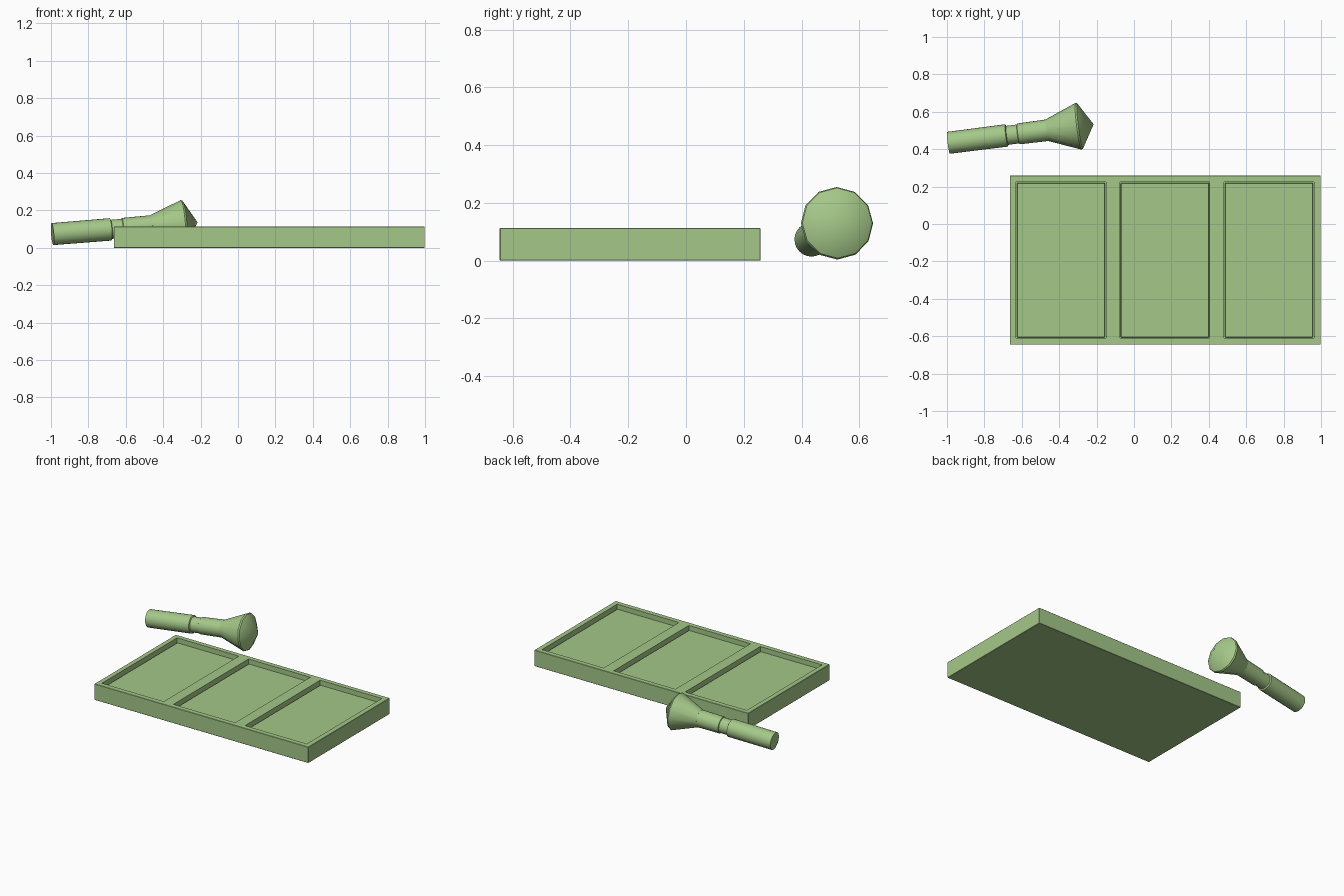
import bpy, bmesh, math
from mathutils import Vector, Matrix

if "Cube" in bpy.data.objects:
    bpy.data.objects.remove(bpy.data.objects["Cube"])

# One matte green for every part
green = bpy.data.materials.new("matte_green")
green.diffuse_color = (0.378, 0.579, 0.25, 1)
green.use_nodes = True
green.node_tree.nodes["Principled BSDF"].inputs["Base Color"].default_value = green.diffuse_color


def make_object(name, bm):
    bmesh.ops.recalc_face_normals(bm, faces=bm.faces[:])
    me = bpy.data.meshes.new(name)
    bm.to_mesh(me)
    bm.free()
    me.materials.append(green)
    ob = bpy.data.objects.new(name, me)
    bpy.context.collection.objects.link(ob)
    return ob


def box(name, lo, hi, bevel=0.0):
    lo, hi = Vector(lo), Vector(hi)
    bm = bmesh.new()
    bmesh.ops.create_cube(bm, size=1, matrix=Matrix.Translation((lo + hi) / 2)
                          @ Matrix.Diagonal((*(hi - lo), 1)))
    if bevel:
        bmesh.ops.bevel(bm, geom=bm.edges[:], offset=bevel, segments=1, affect='EDGES')
    return make_object(name, bm)


# Shallow case with three rectangular wells and a colour pan in each
case = box("palette_case", (-0.664, -0.645, 0), (0.998, 0.258, 0.113), 0.002)
for i, (x0, x1) in enumerate([(-0.63, -0.15), (-0.075, 0.405), (0.482, 0.962)]):
    cutter = box(f"well_cutter_{i + 1}", (x0, -0.61, 0.05), (x1, 0.224, 0.2))
    cutter.hide_render = True
    cutter.hide_set(True)
    mod = case.modifiers.new(f"well_{i + 1}", 'BOOLEAN')
    mod.operation, mod.object, mod.solver = 'DIFFERENCE', cutter, 'EXACT'
    box(f"colour_pan_{i + 1}", (x0 + 0.004, -0.606, 0.045), (x1 - 0.004, 0.22, 0.082), 0.003)

# Brush axis, from the handle end to the bristle tip
start, tip = Vector((-0.992, 0.434, 0.073)), Vector((-0.216, 0.533, 0.136))
axis = tip - start
rot = axis.to_track_quat('Z', 'Y').to_matrix().to_4x4()
place = Matrix.Translation(start) @ rot


def turned(name, profile, sides):
    """Solid of revolution along the brush axis from (distance, radius) pairs."""
    bm = bmesh.new()
    rings = []
    for t, r in profile:
        if r == 0:
            rings.append([bm.verts.new((0, 0, t))] * sides)
        else:
            rings.append([bm.verts.new((r * math.cos(2 * math.pi * k / sides),
                                        r * math.sin(2 * math.pi * k / sides), t))
                          for k in range(sides)])
    for a, b in zip(rings, rings[1:]):
        for k in range(sides):
            n = (k + 1) % sides
            bm.faces.new(list(dict.fromkeys((a[k], a[n], b[n], b[k]))))
    for ring in (rings[0], rings[-1]):
        if ring[0] is not ring[1]:
            bm.faces.new(ring)
    ob = make_object(name, bm)
    ob.matrix_world = place
    bpy.ops.object.select_all(action='DESELECT')
    ob.select_set(True)
    bpy.context.view_layer.objects.active = ob
    bpy.ops.object.shade_smooth_by_angle(angle=math.radians(35))
    return ob


L = axis.length
# Handle, narrow neck and ferrule
turned("brush_handle", [(0, 0.059), (0.314, 0.06), (0.318, 0.051),
                        (0.376, 0.051), (0.379, 0.056), (0.54, 0.058)], 24)
# Flared bristle head with a low conical tip
turned("brush_bristles", [(0.535, 0.059), (0.696, 0.123), (0.703, 0.126),
                          (0.712, 0.122), (L, 0)], 12)
